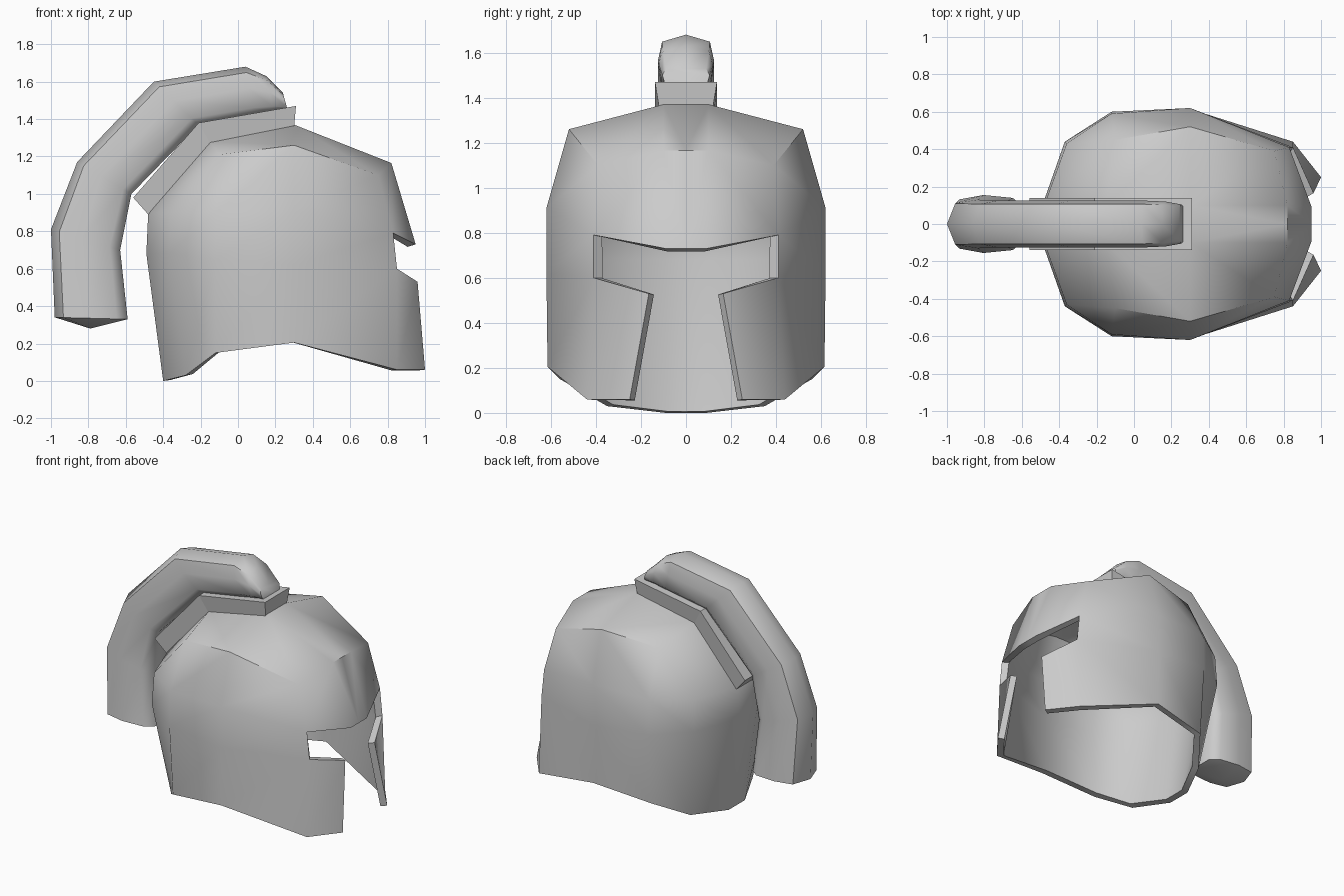
import bpy, bmesh, math

if "Cube" in bpy.data.objects:
    bpy.data.objects.remove(bpy.data.objects["Cube"])


def make(name, verts, faces, smooth=None, mods=()):
    me = bpy.data.meshes.new(name)
    bm = bmesh.new()
    vs = [bm.verts.new(v) for v in verts]
    for f in faces:
        bm.faces.new([vs[i] for i in f])
    bmesh.ops.recalc_face_normals(bm, faces=bm.faces)
    bm.faces.ensure_lookup_table()
    bm.normal_update()
    if bm.faces[0].normal.x > 0 and mods:      # open shells: back face must look to -x
        bmesh.ops.reverse_faces(bm, faces=bm.faces)
    bm.to_mesh(me)
    bm.free()
    ob = bpy.data.objects.new(name, me)
    bpy.context.collection.objects.link(ob)
    bpy.ops.object.select_all(action='DESELECT')
    ob.select_set(True)
    bpy.context.view_layer.objects.active = ob
    for kind, props in mods:
        m = ob.modifiers.new(kind.title(), kind)
        for k, v in props.items():
            setattr(m, k, v)
        bpy.ops.object.modifier_apply(modifier=m.name)
    if smooth:
        bpy.ops.object.shade_smooth_by_angle(angle=math.radians(smooth))
    return ob


# Helmet shell: named points of one half (a = back strip, b-e = around the side, f = brow, g = cheek)
P = {
    'a0': (-.40, .09, 0), 'a1': (-.49, .10, .68), 'a2': (-.48, .10, .90),
    'a3': (-.15, .10, 1.28), 'a4': (.30, .10, 1.37),
    'f1': (.82, .10, 1.165), 'f0': (.95, .09, .73),
    'b0': (-.28, .35, .03), 'b1': (-.37, .44, .68), 'b2': (-.36, .43, .90),
    'c0': (-.12, .56, .15), 'c1': (-.12, .60, .65), 'c2': (-.12, .59, .90), 'c3': (-.10, .45, 1.21),
    'd0': (.30, .615, .205), 'd1': (.30, .62, .62), 'd2': (.30, .62, .91), 'd3': (.30, .52, 1.26),
    'e0': (.85, .44, .06), 'e1': (.85, .41, .60), 'e2': (.83, .41, .79), 'e3': (.75, .39, 1.10),
    'g0': (1.0, .25, .06), 'g1': (.96, .165, .53),
}
strip = ['a0', 'a1', 'a2', 'a3', 'a4', 'f1', 'f0']
for k in strip:
    P['m' + k] = (P[k][0], 0, P[k][2])
quads = [(s, t, 'm' + t, 'm' + s) for s, t in zip(strip, strip[1:])]
for l, r in ('ab', 'bc', 'cd', 'de'):
    quads += [(f'{l}{i}', f'{r}{i}', f'{r}{i+1}', f'{l}{i+1}') for i in (0, 1)]
quads += [tuple(s.split()) for s in (
    'a2 b2 c3 a3', 'b2 c2 c3', 'c2 d2 d3 c3', 'a3 c3 d3 a4',
    'd2 e2 e3 d3', 'a4 d3 e3 f1', 'e2 f0 f1 e3', 'e0 g0 g1 e1')]
keys = list(P)
make('helmet_shell', list(P.values()), [[keys.index(k) for k in q] for q in quads], 50,
     [('MIRROR', dict(use_axis=(False, True, False), use_clip=True)),
      ('SOLIDIFY', dict(thickness=.045, offset=-1, use_even_offset=True))])


def loft(name, rings, smooth=None, tips=None):
    """Skin closed rings; ends are capped flat or fanned to a tip point."""
    n = len(rings[0])
    verts = [p for r in rings for p in r]
    faces = [(i*n+j, i*n+(j+1) % n, (i+1)*n+(j+1) % n, (i+1)*n+j)
             for i in range(len(rings)-1) for j in range(n)]
    last = (len(rings)-1)*n
    faces.append(range(n))
    if tips:
        verts.append(tips)
        faces += [(last+j, last+(j+1) % n, len(verts)-1) for j in range(n)]
    else:
        faces.append(range(last, last+n))
    return make(name, verts, faces, smooth)


# Crest rail: tapered bar bent over the crown
low = [(-.48, .89), (-.15, 1.27), (.30, 1.36)]
top = [(-.56, .98), (-.21, 1.38), (.31, 1.47)]
loft('crest_rail', [[(l[0], -.12, l[1]), (l[0], .12, l[1]), (t[0], .138, t[1]), (t[0], -.138, t[1])]
                    for l, t in zip(low, top)])

# Plume: rounded section swept from the crown down behind the neck (outer xz, inner xz, half width)
path = [(.24, 1.54, .265, 1.45, .105), (.15, 1.63, .19, 1.44, .12), (.04, 1.68, .08, 1.42, .125),
        (-.45, 1.60, -.21, 1.37, .125), (-.86, 1.17, -.57, 1.0, .125),
        (-1.0, .81, -.63, .70, .13), (-.98, .34, -.59, .33, .155)]
section = [(0, 0), (.12, .85), (.45, 1), (.85, .9), (1, .6)]
section += [(t, -w) for t, w in section[:0:-1]]
rings = [[(ox+(ix-ox)*t, w*hw, oz+(iz-oz)*t) for t, w in section] for ox, oz, ix, iz, hw in path]
loft('plume', rings, 55, (-.79, 0, .28))
